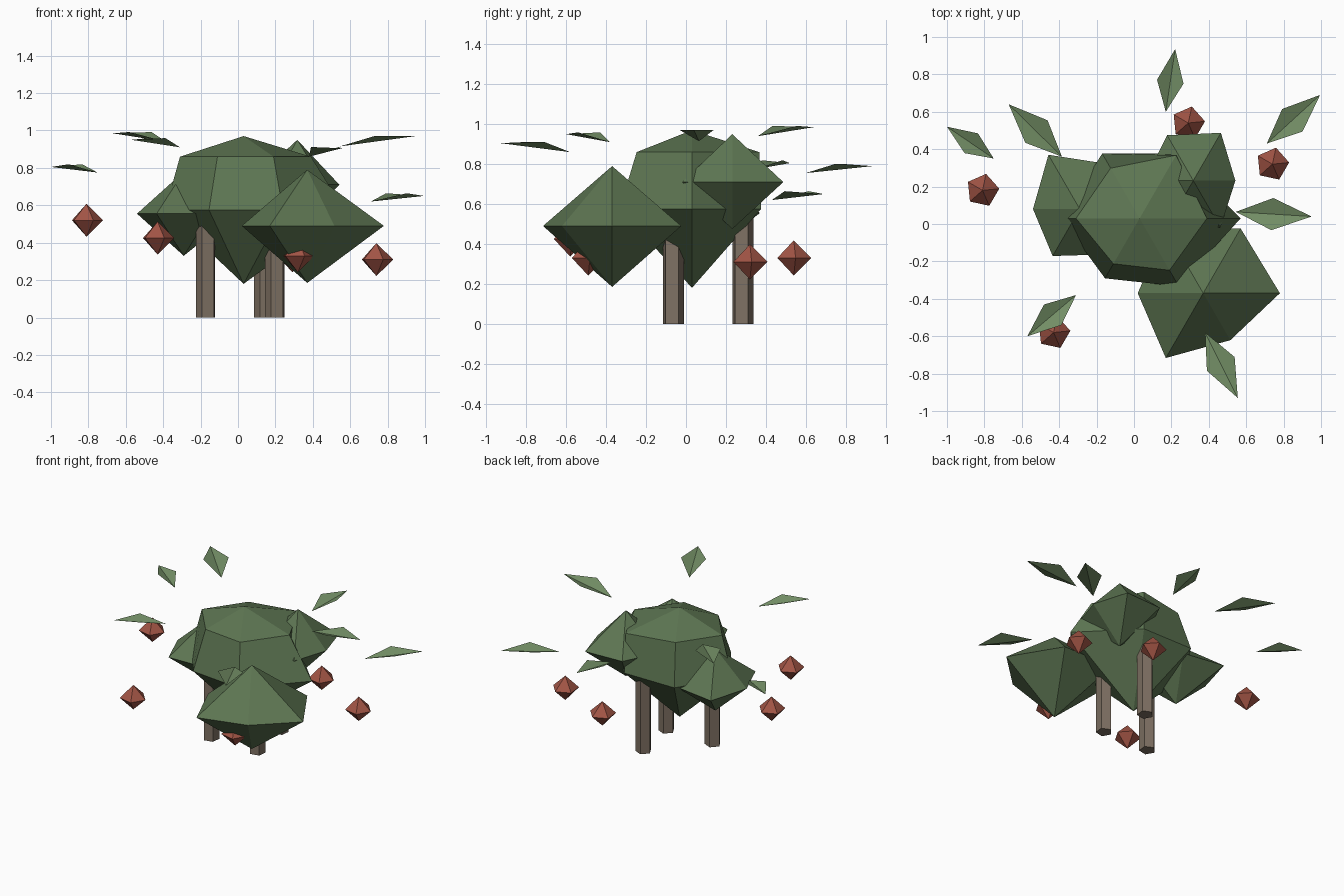
import bpy
from math import cos, sin, pi
from mathutils import Vector

if "Cube" in bpy.data.objects:
    bpy.data.objects.remove(bpy.data.objects["Cube"])


def material(name, rgb):
    m = bpy.data.materials.new(name)
    m.diffuse_color = (*rgb, 1)
    m.use_nodes = True
    m.node_tree.nodes["Principled BSDF"].inputs["Base Color"].default_value = m.diffuse_color
    return m


GREEN = material("foliage_green", (0.11, 0.18, 0.085))
LEAF = material("leaf_green", (0.17, 0.27, 0.13))
RED = material("berry_red", (0.36, 0.09, 0.06))
BARK = material("bark_brown", (0.21, 0.165, 0.125))


def make(name, verts, faces, mat):
    me = bpy.data.meshes.new(name)
    me.from_pydata(verts, [], faces)
    me.materials.append(mat)
    ob = bpy.data.objects.new(name, me)
    bpy.context.collection.objects.link(ob)
    return ob


def gem(name, x, y, top, rings, bottom, mat, turn=0.0):
    """Faceted ball: two poles joined by rings of (height, radii)."""
    n = len(rings[0][1])
    verts = [(x, y, top)]
    for z, radii in rings:
        for i, r in enumerate(radii):
            a = turn + 2 * pi * i / n
            verts.append((x + r * cos(a), y + r * sin(a), z))
    verts.append((x, y, bottom))
    end = len(verts) - 1
    faces = []
    for i in range(n):
        j = (i + 1) % n
        faces.append((0, 1 + i, 1 + j))
        for k in range(len(rings) - 1):
            a, b = 1 + k * n, 1 + (k + 1) * n
            faces.append((a + i, b + i, b + j, a + j))
        last = 1 + (len(rings) - 1) * n
        faces.append((end, last + j, last + i))
    return make(name, verts, faces, mat)


# Foliage clumps, six sided with uneven radii
gem("main_foliage", 0.03, 0.03, 0.97,
    [(0.86, (0.36, 0.39, 0.31, 0.34, 0.28, 0.32)),
     (0.575, (0.54, 0.40, 0.40, 0.42, 0.37, 0.42))], 0.18, GREEN)
gem("front_foliage", 0.37, -0.37, 0.79,
    [(0.49, (0.41, 0.40, 0.40, 0.35, 0.40, 0.29))], 0.185, GREEN)
gem("left_foliage", -0.29, 0.08, 0.78,
    [(0.555, (0.28, 0.28, 0.335, 0.25, 0.29, 0.28))], 0.33, GREEN)
gem("back_foliage", 0.317, 0.232, 0.95,
    [(0.71, (0.225, 0.295, 0.28, 0.26, 0.26, 0.29))], 0.475, GREEN)

# Berries, five sided
for i, (x, y, z) in enumerate([(-0.81, 0.18, 0.52), (-0.43, -0.58, 0.425),
                               (0.32, -0.49, 0.33), (0.29, 0.54, 0.33),
                               (0.74, 0.32, 0.31)]):
    gem(f"berry_{i + 1}", x, y, z + 0.088, [(z, (0.09,) * 5)], z - 0.088, RED, 0.1)

# Stems, five sided
for i, (x, y) in enumerate([(-0.17, -0.065), (0.2, -0.065), (0.14, 0.283)]):
    bpy.ops.mesh.primitive_cylinder_add(vertices=5, radius=0.055, depth=0.6,
                                        location=(x, y, 0.3), rotation=(0, 0, 0.2))
    stem = bpy.context.object
    stem.name = f"stem_{i + 1}"
    stem.data.materials.append(BARK)

# Folded kite leaves given by base and tip
LEAVES = [((-0.385, 0.36, 0.94), (-0.67, 0.64, 0.985)),
          ((-0.75, 0.35, 0.775), (-1.0, 0.52, 0.805)),
          ((0.17, 0.60, 0.755), (0.22, 0.935, 0.79)),
          ((0.71, 0.43, 0.62), (0.995, 0.69, 0.65)),
          ((0.545, 0.065, 0.915), (0.95, 0.04, 0.97)),
          ((0.38, -0.58, 0.86), (0.555, -0.93, 0.905)),
          ((-0.31, -0.38, 0.91), (-0.57, -0.60, 0.95))]
for i, (base, tip) in enumerate(LEAVES):
    b, t = Vector(base), Vector(tip)
    d = t - b
    side = Vector((-d.y, d.x, 0)).normalized() * 0.21 * d.length
    mid = b + d * 0.48 + Vector((0, 0, 0.03))
    make(f"leaf_{i + 1}", [b, t, mid + side, mid - side],
         [(0, 1, 2), (0, 3, 1)], LEAF)
